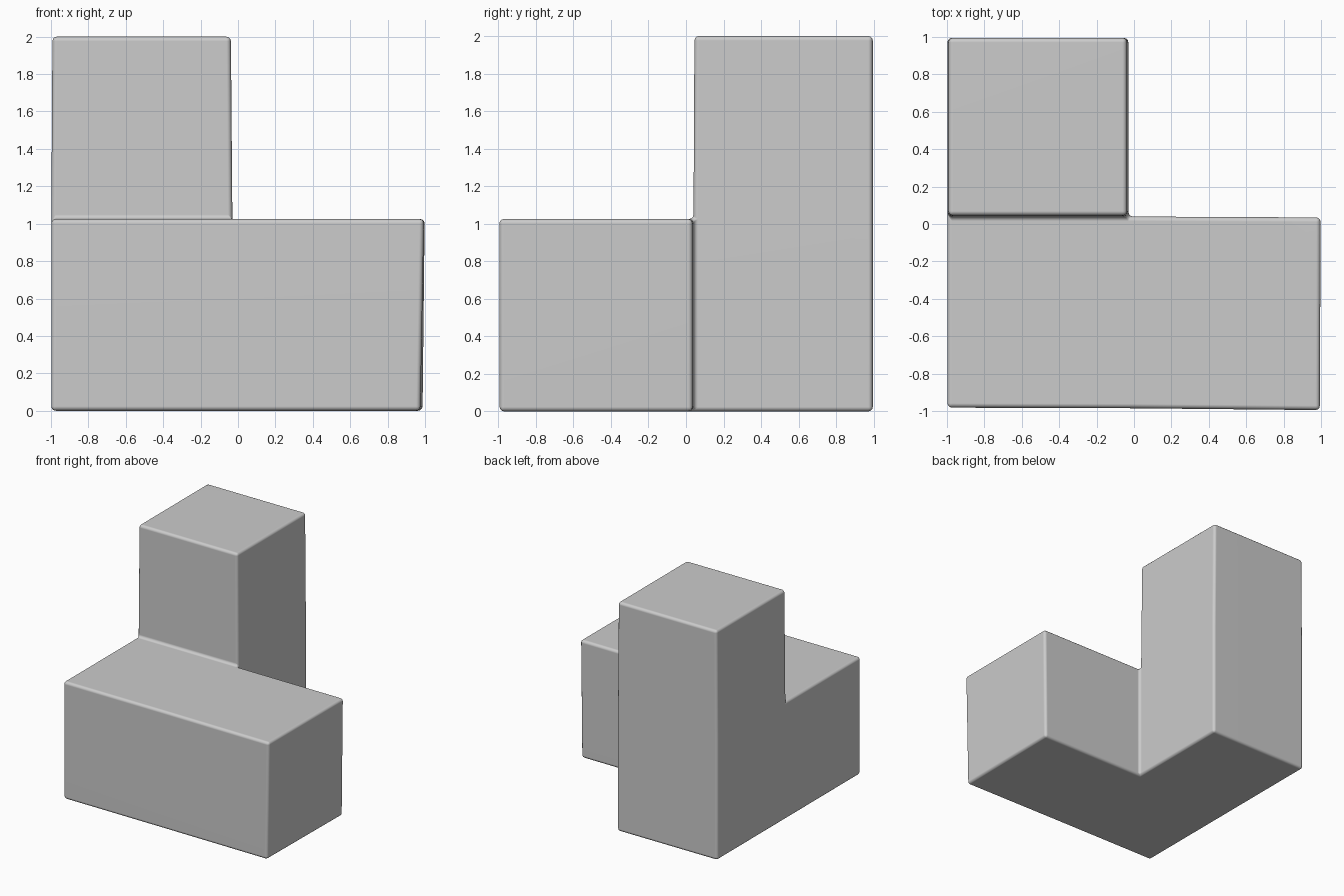
import bpy, bmesh
from mathutils import Vector

if "Cube" in bpy.data.objects:
    bpy.data.objects.remove(bpy.data.objects["Cube"])

# Grid planes and the four filled cells: front bar, back column base, tower
XS, YS, ZS = (-0.998, -0.03, 0.99), (-0.985, 0.04, 0.995), (0.0, 1.025, 2.0)
CELLS = {(0, 0, 0), (1, 0, 0), (0, 1, 0), (0, 1, 1)}

bm = bmesh.new()
verts = {}


def corner(i, j, k):
    if (i, j, k) not in verts:
        verts[i, j, k] = bm.verts.new((XS[i], YS[j], ZS[k]))
    return verts[i, j, k]


# Outer skin: a face wherever a filled cell borders an empty one
for cell in sorted(CELLS):
    for axis in range(3):
        for side in (0, 1):
            near = list(cell)
            near[axis] += 2 * side - 1
            if tuple(near) in CELLS:
                continue
            loop = []
            for a, b in ((0, 0), (1, 0), (1, 1), (0, 1)):
                c = list(cell)
                c[axis] += side
                c[(axis + 1) % 3] += a
                c[(axis + 2) % 3] += b
                loop.append(corner(*c))
            bm.faces.new(loop if side else loop[::-1])

# Slightly uneven hand-worked corners
nudges = {
    (2, 0, 0): (-0.015, -0.008, 0), (2, 0, 1): (0.004, -0.01, 0),
    (2, 1, 0): (-0.003, -0.005, 0), (2, 1, 1): (0.008, -0.005, 0),
    (0, 0, 0): (0, 0.005, 0), (0, 0, 1): (0, 0.003, 0),
    (1, 1, 2): (-0.008, 0.005, 0), (0, 1, 2): (0.006, 0.005, 0),
    (1, 2, 2): (-0.008, 0, 0), (0, 2, 2): (0.006, 0, 0),
}
for key, shift in nudges.items():
    verts[key].co += Vector(shift)

# Soft rounded edges, including the inner corners
bm.normal_update()
sharp = [e for e in bm.edges if e.calc_face_angle(0) > 0.5]
bmesh.ops.bevel(bm, geom=sharp, offset=0.024, offset_type='OFFSET',
                segments=3, profile=0.5, affect='EDGES', clamp_overlap=True)
bmesh.ops.recalc_face_normals(bm, faces=bm.faces[:])

mesh = bpy.data.meshes.new("corner_block")
bm.to_mesh(mesh)
bm.free()
block = bpy.data.objects.new("corner_block", mesh)
bpy.context.collection.objects.link(block)
for p in mesh.polygons:
    p.use_smooth = True

# Keep the broad faces flat while the edges shade smoothly
weighted = block.modifiers.new("flat_faces", 'WEIGHTED_NORMAL')
weighted.keep_sharp = True
